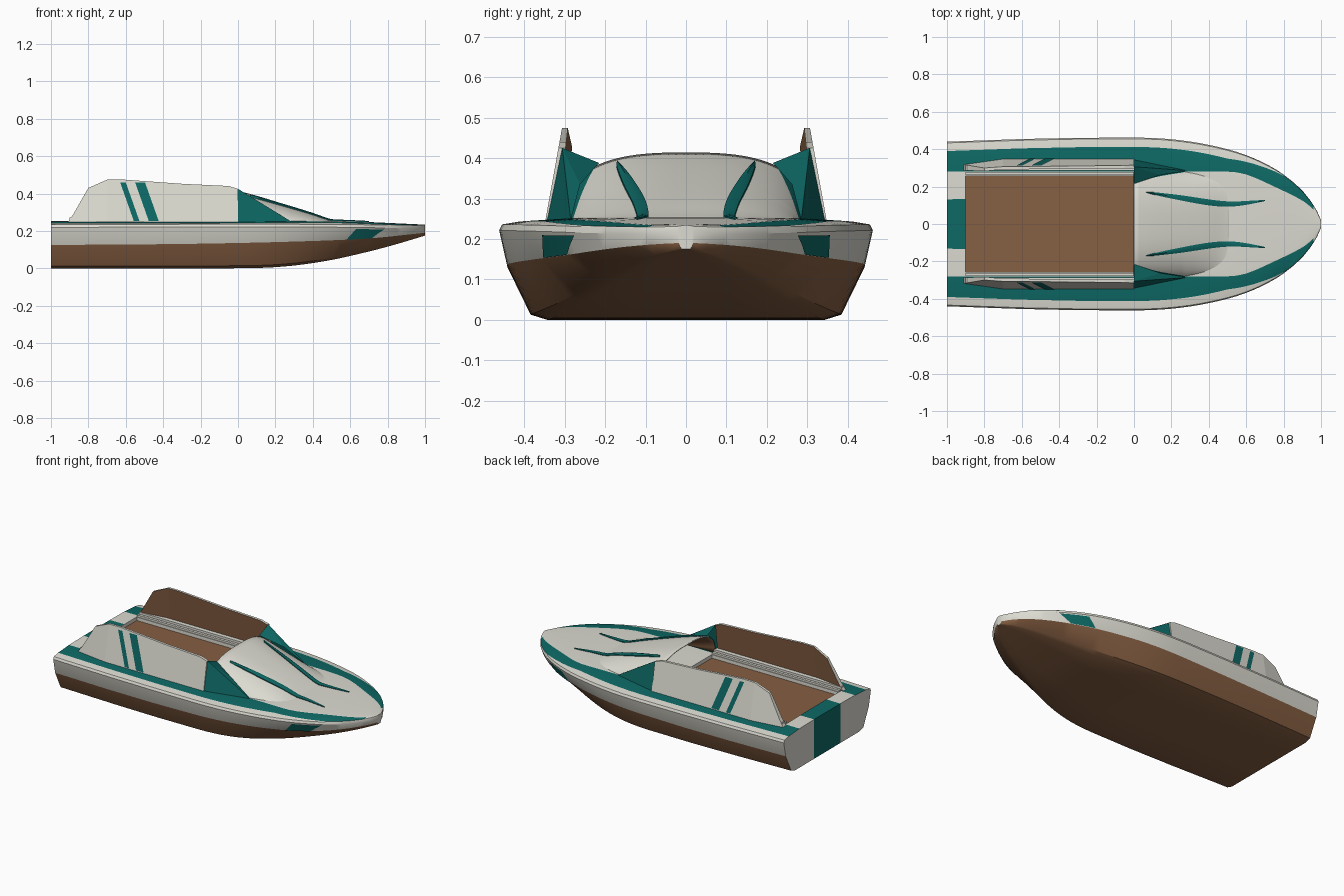
import bpy, bmesh, math

if "Cube" in bpy.data.objects:
    bpy.data.objects.remove(bpy.data.objects["Cube"], do_unlink=True)


def material(name, rgb):
    m = bpy.data.materials.new(name)
    m.use_nodes = True
    m.diffuse_color = (*rgb, 1)
    m.node_tree.nodes["Principled BSDF"].inputs["Base Color"].default_value = (*rgb, 1)
    return m


MATS = [material("cream", (0.72, 0.71, 0.64)),
        material("teal", (0.004, 0.14, 0.13)),
        material("brown", (0.24, 0.115, 0.055))]
CREAM, TEAL, BROWN = range(3)


def curve(keys):
    """Smooth function through (x, value) keys."""
    def slope(i):
        a, b = keys[max(i - 1, 0)], keys[min(i + 1, len(keys) - 1)]
        return (b[1] - a[1]) / (b[0] - a[0])

    def f(x):
        i = max(k for k in range(len(keys) - 1) if k == 0 or keys[k][0] <= x)
        (x0, v0), (x1, v1) = keys[i], keys[i + 1]
        d = x1 - x0
        t = min(max((x - x0) / d, 0), 1)
        return (v0 * (1 + 2 * t) * (1 - t) ** 2 + slope(i) * d * t * (1 - t) ** 2
                + v1 * t * t * (3 - 2 * t) + slope(i + 1) * d * t * t * (t - 1))
    return f


def finish(name, bm, smooth=None, mirror=True):
    mesh = bpy.data.meshes.new(name)
    bm.to_mesh(mesh)
    bm.free()
    for m in MATS:
        mesh.materials.append(m)
    ob = bpy.data.objects.new(name, mesh)
    bpy.context.collection.objects.link(ob)
    if smooth:
        bpy.ops.object.select_all(action="DESELECT")
        ob.select_set(True)
        bpy.context.view_layer.objects.active = ob
        bpy.ops.object.shade_smooth_by_angle(angle=math.radians(smooth))
    if mirror:
        mod = ob.modifiers.new("mirror", "MIRROR")
        mod.use_axis = (False, True, False)
    return ob


def loft(bm, rings, rule):
    """Skin rings of points; rule(i, j) gives a colour or None for a gap."""
    vs = [[bm.verts.new(p) for p in r] for r in rings]
    for i in range(len(vs) - 1):
        for j in range(len(vs[i]) - 1):
            c = rule(i, j)
            if c is not None:
                f = bm.faces.new((vs[i][j], vs[i][j + 1], vs[i + 1][j + 1], vs[i + 1][j]))
                f.material_index = c
    return vs


def box(name, lo, hi, colour, mirror=False):
    bm = bmesh.new()
    bmesh.ops.create_cube(bm, size=1)
    for v in bm.verts:
        v.co = [l + (c + 0.5) * (h - l) for c, l, h in zip(v.co, lo, hi)]
    for f in bm.faces:
        f.material_index = colour
    return finish(name, bm, mirror=mirror)


# Hull lines along the length
half_width = curve([(-1, .44), (-.5, .457), (0, .462), (.2, .453), (.4, .423), (.6, .368),
                    (.78, .278), (.9, .178), (.97, .085), (1, .02)])
keel = curve([(-1, 0), (-.4, 0), (.1, .002), (.3, .015), (.5, .045), (.7, .09), (.85, .13), (1, .175)])
chine = curve([(-1, .125), (-.3, .13), (.3, .143), (.7, .16), (1, .19)])
sheer = curve([(-1, .234), (0, .236), (.6, .234), (1, .226)])
crown = curve([(-1, .25), (0, .25), (.5, .252), (1, .232)])
band_in = curve([(-1, .28), (0, .28), (.5, .28), (.6, .265), (.75, .2), (.9, .125), (.96, .075), (1, .008)])
flat = curve([(-1, .74), (0, .74), (.3, .7), (.7, .56), (1, .5)])
flare = curve([(-1, .955), (.2, .955), (.7, .92), (1, .9)])


def deck(x, y):
    return sheer(x) + (crown(x) - sheer(x)) * (1 - min(abs(y) / half_width(x), 1) ** 4)


def side(x, f):
    """Point on the upper hull side, f from chine to sheer."""
    w, zc = half_width(x), chine(x)
    return w * (flare(x) + (1 - flare(x)) * f), zc + (sheer(x) - .015 - zc) * f


def section(x):
    w, zb, zs = half_width(x), keel(x), sheer(x)
    bi = band_in(x)
    mid = min(.14, .3 * w, .5 * bi)
    well = min(.26, .92 * bi)
    rim = .05 * min(1, max((.85 - x) / .35, .08))
    bo = max(w - rim, bi + .2 * (w - bi))
    pts = [(0, zb), (mid, zb), (flat(x) * w, zb), ((flat(x) + .09) * w, zb + .1 * (chine(x) - zb)),
           side(x, 0), side(x, 1), (w * .985, zs)]
    pts += [(y, deck(x, y) + .002) for y in (bo, bi, well, mid, 0)]
    return [(x, y, z) for y, z in pts]


# Hull and deck skin with the cockpit left open
xs = [-1, -.9, -.6, -.3] + [k * .05 for k in range(18)] + [.88, .91, .94, .96, .98, 1]


def hull_colour(i, j):
    x = (xs[i] + xs[i + 1]) / 2
    if j < 4:
        return BROWN
    if j >= 9 and -.9 < x < 0:
        return None
    if j == 10 and x < -.9 or j == 7 and x < .96:
        return TEAL
    return CREAM


bm = bmesh.new()
rings = loft(bm, [section(x) for x in xs], hull_colour)
stern, bow = rings[0], rings[-1]
for face, colour in (((stern[0], stern[11], stern[10], stern[1]), TEAL),
                     (stern[1:11][::-1], CREAM), (bow, CREAM)):
    bm.faces.new(face).material_index = colour
finish("hull", bm, 28)

# Slanted teal patch on each bow side
bm = bmesh.new()
patch = []
for k in range(9):
    row = []
    for f in (0, .4, .85):
        x = .58 + .06 * f + k / 8 * (.135 + .02 * f)
        y, z = side(x, f)
        row.append((x, y + .004, z))
    patch.append(row)
loft(bm, patch, lambda i, j: TEAL)
finish("bow_patch", bm, 40)

# Cockpit well
box("cockpit_floor", (-.9, -.265, .2), (.02, .265, .226), BROWN)
box("cockpit_rear_wall", (-.915, -.265, .2), (-.9, .265, .249), CREAM)
box("cockpit_front_wall", (0, -.265, .2), (.015, .265, .249), CREAM)
box("cockpit_side_rail", (-.9, .262, .2), (0, .278, .262), CREAM, True)
box("cockpit_side_ledge", (-.9, .285, .24), (0, .312, .272), CREAM, True)

# Cowl ahead of the cockpit, fading into the foredeck
COWL_END = .53
rise = curve([(0, .167), (.1, .141), (.25, .095), (.4, .045), (.48, .015), (COWL_END, .001)])
spread = curve([(0, .30), (.15, .295), (.28, .28), (.4, .255), (COWL_END, .2)])


def cowl_z(x, y):
    inside = max(0, 1 - (abs(y) / spread(x)) ** 2.7)
    return .247 + rise(x) * inside ** (.37 + 1.2 * x)


bm = bmesh.new()
cowl_xs = [.28 * k / 10 for k in range(11)] + [.28 + (COWL_END - .28) * k / 8 for k in range(1, 9)]
cowl_rings = []
for x in cowl_xs:
    # The colour seam slides down the flank towards the front
    seam = .06 + .66 * math.sqrt(max(0, 1 - x / .28))
    angles = [seam * k / 6 for k in range(6)] + [seam + (math.pi / 2 - seam) * k / 14 for k in range(15)]
    ys = [spread(x) * math.cos(t) for t in angles[:-1]] + [0]
    cowl_rings.append([(x, y, cowl_z(x, y)) for y in ys])
loft(bm, cowl_rings, lambda i, j: TEAL if i < 10 and j < 6 else CREAM)
cowl = finish("cowl", bm, 50)
shell = cowl.modifiers.new("shell", "SOLIDIFY")
shell.thickness = .008
shell.offset = -1
shell.material_offset = TEAL

# Teal wings joining the cowl to the side screens
bm = bmesh.new()
a, b, c, d, e = [bm.verts.new(p) for p in ((0, .215, .388), (0, .306, .425), (0, .343, .247),
                                         (.29, .285, .247), (.14, .262, .335))]
for tri in ((a, e, b), (b, e, d), (b, d, c)):
    bm.faces.new(tri).material_index = TEAL
finish("cowl_wing", bm)


# Side screens, cream outside and brown inside
def screen_y(x, z):
    return .347 - (z - .25) * .18 - .03 * min(max((-.7 - x) / .2, 0), 1)


outline = [(-.91, .247), (-.88, .29), (-.8, .43), (-.7, .474), (-.62, .475),
           (-.3, .452), (-.05, .44), (0, .425), (0, .247), (-.7, .247)]
bm = bmesh.new()
outer = [bm.verts.new((x, screen_y(x, z), z)) for x, z in outline]
inner = [bm.verts.new((x, screen_y(x, z) - .03 + .07 * (z - .25), z)) for x, z in outline]
# Split each face at the bend so the rear part angles inward cleanly
for ring, colour in ((outer, CREAM), (inner, BROWN)):
    bm.faces.new(ring[:4] + ring[9:]).material_index = colour
    bm.faces.new(ring[3:]).material_index = colour
for k in range(len(outline)):
    n = (k + 1) % len(outline)
    bm.faces.new((outer[n], outer[k], inner[k], inner[n])).material_index = CREAM
bmesh.ops.recalc_face_normals(bm, faces=bm.faces)
finish("side_screen", bm)

# Slanted stripes on the screens
bm = bmesh.new()
for x, width in ((-.63, .03), (-.55, .053)):
    corners = [(x, .459), (x + width, .459), (x + width + .073, .253), (x + .073, .253)]
    f = bm.faces.new([bm.verts.new((px, screen_y(px, z) + .003, z)) for px, z in corners])
    f.material_index = TEAL
finish("screen_stripes", bm)

# Raised curved blades over the cowl and foredeck
blade_y = curve([(.065, .17), (.25, .14), (.42, .113), (.53, .107), (.7, .125)])
bm = bmesh.new()
blade = []
for i in range(25):
    t = i / 24
    x = .065 + .635 * t
    r, h = .002 + .014 * math.sin(math.pi * t) ** .7, .006 + .006 * (1 - t)
    ring = []
    for dy, dz in ((r, -.012), (r, h * .6), (0, h), (-r, h * .6), (-r, -.012)):
        y = blade_y(x) + dy
        ring.append((x, y, max(deck(x, y) + .002, cowl_z(x, y) if x < COWL_END else 0) + dz))
    blade.append(ring)
loft(bm, blade, lambda i, j: TEAL)
finish("cowl_blade", bm, 40)
